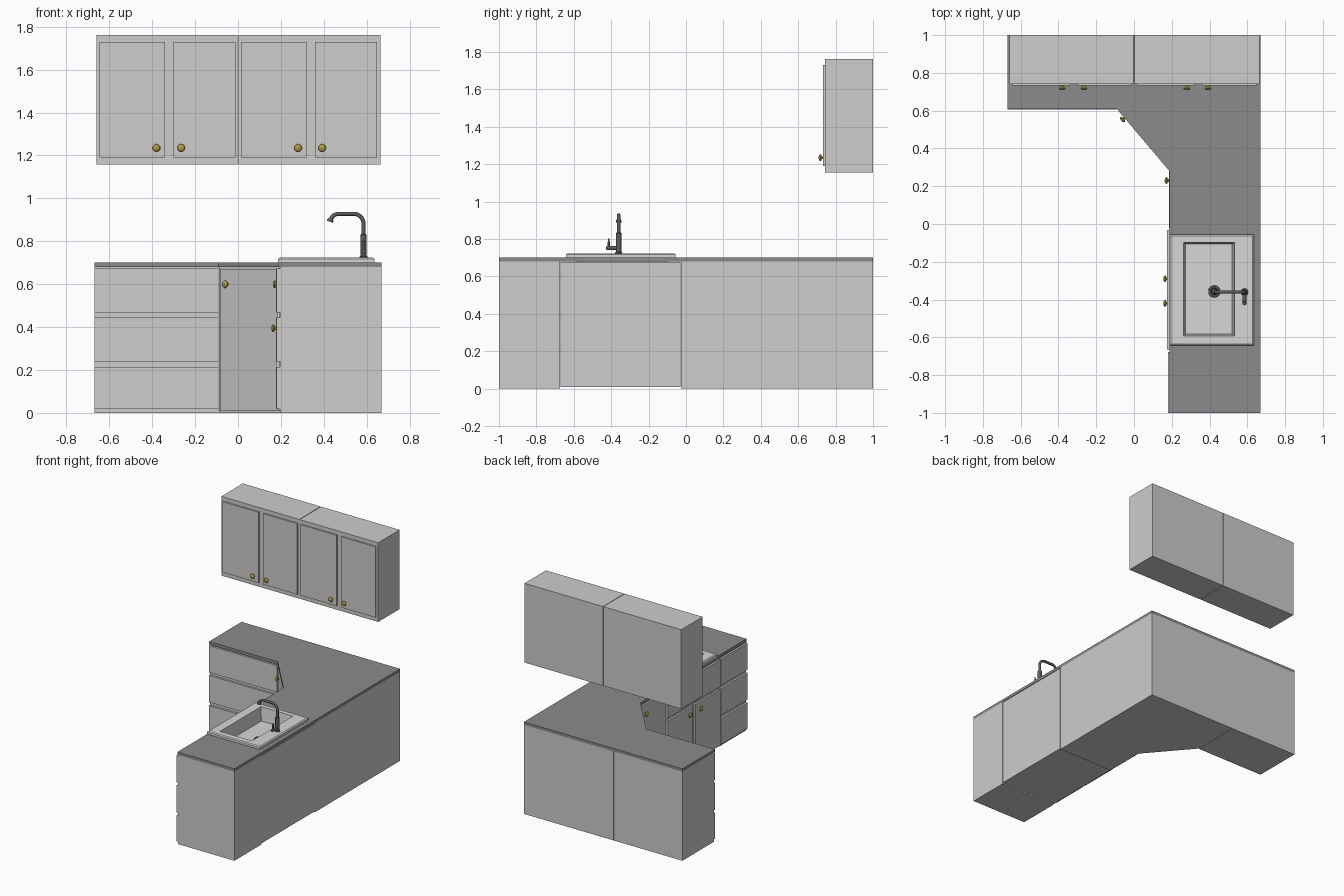
import bpy, bmesh, math
from mathutils import Vector

if "Cube" in bpy.data.objects:
    bpy.data.objects.remove(bpy.data.objects["Cube"])


def material(name, r, g, b):
    m = bpy.data.materials.new(name)
    m.diffuse_color = (r, g, b, 1)
    m.use_nodes = True
    m.node_tree.nodes["Principled BSDF"].inputs["Base Color"].default_value = m.diffuse_color
    return m


BODY = material("cabinet light grey", 0.62, 0.61, 0.595)
TOP = material("worktop dark grey", 0.26, 0.26, 0.26)
SINK = material("sink pale grey", 0.68, 0.68, 0.67)
METAL = material("tap steel", 0.11, 0.11, 0.115)
BRASS = material("knob brass", 0.42, 0.32, 0.06)


def finish(name, bm, mat, smooth=False):
    bmesh.ops.recalc_face_normals(bm, faces=bm.faces)
    me = bpy.data.meshes.new(name)
    bm.to_mesh(me)
    bm.free()
    me.materials.append(mat)
    ob = bpy.data.objects.new(name, me)
    bpy.context.collection.objects.link(ob)
    if smooth:
        bpy.ops.object.select_all(action='DESELECT')
        ob.select_set(True)
        bpy.context.view_layer.objects.active = ob
        bpy.ops.object.shade_smooth_by_angle(angle=math.radians(40))
    return ob


def prism(name, pts, z0, z1, mat=BODY):
    """Upright solid over a plan outline."""
    bm = bmesh.new()
    f = bm.faces.new([bm.verts.new((x, y, z0)) for x, y in pts])
    ext = bmesh.ops.extrude_face_region(bm, geom=[f], use_keep_orig=True)
    vs = [v for v in ext["geom"] if isinstance(v, bmesh.types.BMVert)]
    bmesh.ops.translate(bm, verts=vs, vec=(0, 0, z1 - z0))
    return finish(name, bm, mat)


def box(name, x0, x1, y0, y1, z0, z1, mat=BODY):
    return prism(name, [(x0, y0), (x1, y0), (x1, y1), (x0, y1)], z0, z1, mat)


def lathe(name, profile, loc, axis, mat, steps=20):
    """Turn (radius, height) points round an axis placed at loc."""
    bm = bmesh.new()
    vs = [bm.verts.new((r, 0, h)) for r, h in profile]
    es = [bm.edges.new(p) for p in zip(vs, vs[1:])]
    bmesh.ops.spin(bm, geom=vs + es, cent=(0, 0, 0), axis=(0, 0, 1),
                   angle=math.tau, steps=steps)
    bmesh.ops.remove_doubles(bm, verts=bm.verts, dist=1e-5)
    ob = finish(name, bm, mat, True)
    ob.rotation_mode = 'QUATERNION'
    ob.rotation_quaternion = Vector((0, 0, 1)).rotation_difference(Vector(axis))
    ob.location = loc
    return ob


def knob(name, loc, axis):
    prof = [(0, 0), (0.008, 0), (0.007, 0.006), (0.015, 0.009), (0.018, 0.014),
            (0.015, 0.019), (0.008, 0.022), (0, 0.023)]
    lathe(name, prof, loc, axis, BRASS)


def cut(ob, cutter):
    mod = ob.modifiers.new("opening", 'BOOLEAN')
    mod.operation, mod.solver, mod.object = 'DIFFERENCE', 'EXACT', cutter
    bpy.context.view_layer.objects.active = ob
    bpy.ops.object.modifier_apply(modifier=mod.name)


# Wall cabinets: two boxes, each with two slab doors
box("wall_cabinet_left", -0.66, -0.002, 0.742, 1, 1.157, 1.762)
box("wall_cabinet_right", 0.002, 0.665, 0.742, 1, 1.157, 1.762)
wall_doors = [(-0.645, -0.34, -0.38), (-0.30, -0.012, -0.265),
              (0.015, 0.32, 0.28), (0.36, 0.648, 0.392)]
for i, (a, b, k) in enumerate(wall_doors):
    box(f"wall_door_{i}", a, b, 0.732, 0.742, 1.19, 1.73)
    knob(f"wall_knob_{i}", (k, 0.732, 1.235), (0, -1, 0))

# Base cabinets
box("drawer_cabinet_back", -0.67, -0.09, 0.62, 1, 0, 0.68)
prism("corner_cabinet", [(-0.088, 1), (-0.088, 0.624), (0.20, 0.286),
                         (0.20, -0.027), (0.67, -0.027), (0.67, 1)], 0, 0.68)
sink_cab = box("sink_cabinet", 0.19, 0.67, -0.672, -0.03, 0.008, 0.676)
box("drawer_cabinet_front", 0.195, 0.67, -1, -0.675, 0, 0.68)

# Three drawers in each drawer cabinet
levels = [(0.018, 0.215), (0.24, 0.445), (0.468, 0.672)]
for i, (z0, z1) in enumerate(levels):
    box(f"back_drawer_{i}", -0.67, -0.092, 0.605, 0.62, z0, z1)
    box(f"front_drawer_{i}", 0.18, 0.195, -1, -0.678, z0, z1)

# Corner doors: one diagonal, one facing left
prism("diagonal_door", [(-0.085, 0.606), (0.187, 0.286), (0.197, 0.290),
                        (-0.079, 0.613)], 0.012, 0.67)
n = Vector((-0.33, -0.28, 0)).normalized()
knob("diagonal_knob", (-0.05, 0.562, 0.60), n)
box("corner_side_door", 0.185, 0.20, -0.025, 0.28, 0.012, 0.67)
knob("corner_side_knob", (0.185, 0.23, 0.60), (-1, 0, 0))

# Sink cabinet front: fixed panel over two doors
box("sink_front_panel", 0.176, 0.19, -0.665, -0.033, 0.468, 0.672)
box("sink_door_back", 0.176, 0.19, -0.338, -0.033, 0.018, 0.445)
box("sink_door_front", 0.176, 0.19, -0.665, -0.368, 0.018, 0.445)
for i, y in enumerate((-0.29, -0.42)):
    knob(f"sink_knob_{i}", (0.178, y, 0.395), (-1, 0, 0))

# L-shaped worktop, opened for the basin
worktop = prism("worktop", [(-0.67, 1), (-0.67, 0.608), (-0.09, 0.608), (0.188, 0.28),
                            (0.188, -1), (0.67, -1), (0.67, 1)], 0.68, 0.702, TOP)
cutter = box("basin_cutter", 0.255, 0.54, -0.60, -0.09, 0.61, 0.8)
cut(worktop, cutter)
cut(sink_cab, cutter)
bpy.data.objects.remove(cutter)

# Sink: nested rectangles bridged into rim, walls and floor
bm = bmesh.new()
rings = []
for x0, x1, y0, y1, z in [(0.187, 0.636, -0.642, -0.056, 0.700),
                          (0.187, 0.636, -0.642, -0.056, 0.718),
                          (0.195, 0.628, -0.634, -0.064, 0.724),
                          (0.263, 0.533, -0.592, -0.098, 0.724),
                          (0.272, 0.520, -0.583, -0.107, 0.620)]:
    rings.append([bm.verts.new(c) for c in
                  [(x0, y0, z), (x1, y0, z), (x1, y1, z), (x0, y1, z)]])
for a, b in zip(rings, rings[1:]):
    for i in range(4):
        j = (i + 1) % 4
        bm.faces.new((a[i], a[j], b[j], b[i]))
bm.faces.new(rings[-1])
sink = finish("sink", bm, SINK)
if max(sink.data.polygons, key=lambda p: p.index).normal.z < 0:
    sink.data.flip_normals()
lathe("drain", [(0, 0.002), (0.016, 0.002), (0.02, 0.006), (0.03, 0.005), (0.032, 0)],
      (0.425, -0.357, 0.62), (0, 0, 1), METAL)

# Tap: post, bent spout, nozzle and lever
TX, TY = 0.585, -0.36
lathe("tap_post", [(0, 0), (0.019, 0), (0.019, 0.006), (0.015, 0.01), (0.015, 0.108),
                   (0.011, 0.112), (0, 0.112)], (TX, TY, 0.722), (0, 0, 1), METAL)
path = [(TX, 0.82)]
for cx, cz, r, a0, a1 in [(TX - 0.045, 0.883, 0.045, 0, 90), (0.47, 0.888, 0.04, 90, 160)]:
    for k in range(7):
        t = math.radians(a0 + (a1 - a0) * k / 6)
        path.append((cx + r * math.cos(t), cz + r * math.sin(t)))
cu = bpy.data.curves.new("tap_spout", 'CURVE')
cu.dimensions = '3D'
cu.bevel_depth, cu.bevel_resolution, cu.use_fill_caps = 0.0095, 3, True
sp = cu.splines.new('POLY')
sp.points.add(len(path) - 1)
for p, (x, z) in zip(sp.points, path):
    p.co = (x, TY, z, 1)
cu.materials.append(METAL)
bpy.context.collection.objects.link(bpy.data.objects.new("tap_spout", cu))
lathe("tap_nozzle", [(0, 0), (0.010, 0), (0.015, 0.010), (0.015, 0.016), (0, 0.016)],
      (0.434, TY, 0.906), (-0.35, 0, -0.94), METAL)
lathe("tap_lever_arm", [(0, 0), (0.011, 0), (0.011, 0.065), (0, 0.068)],
      (TX, TY, 0.752), (0, -1, 0), METAL)
lathe("tap_lever_handle", [(0, 0), (0.006, 0), (0.005, 0.05), (0, 0.052)],
      (TX, TY - 0.053, 0.752), (0, 0, 1), METAL)
